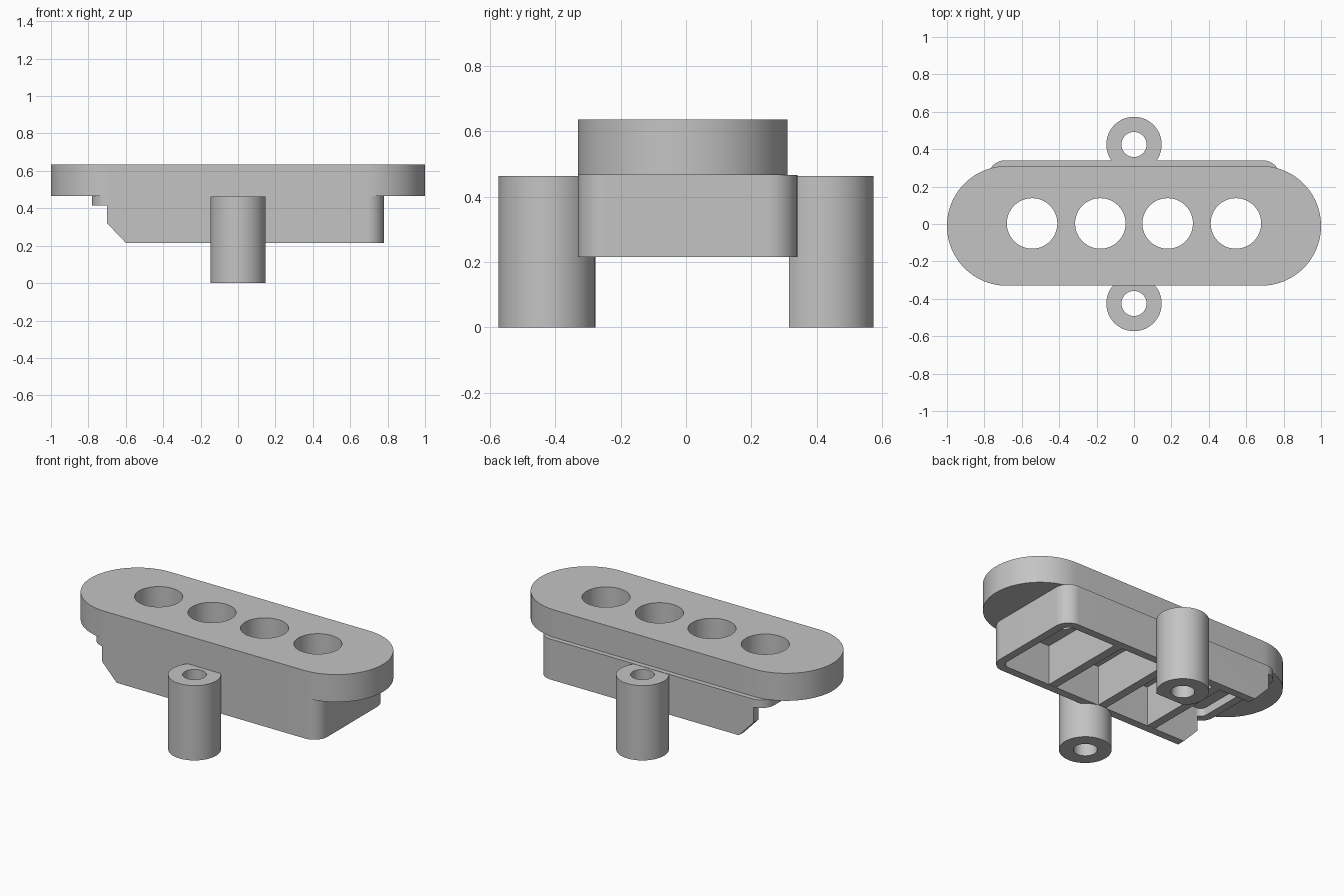
import bpy, bmesh
from math import sin, cos, pi, radians

cube = bpy.data.objects.get("Cube")
if cube:
    bpy.data.objects.remove(cube, do_unlink=True)

grey = bpy.data.materials.new("matte_grey")
grey.use_nodes = True
colour = (0.55, 0.55, 0.55, 1)
grey.diffuse_color = colour
grey.node_tree.nodes["Principled BSDF"].inputs["Base Color"].default_value = colour


def rounded(x0, x1, y0, y1, r, steps=24):
    """Outline of a rectangle with round corners."""
    corners = [(x1 - r, y1 - r), (x0 + r, y1 - r), (x0 + r, y0 + r), (x1 - r, y0 + r)]
    return [(cx + r * cos(pi / 2 * (q + i / steps)), cy + r * sin(pi / 2 * (q + i / steps)))
            for q, (cx, cy) in enumerate(corners) for i in range(steps + 1)]


def circle(cx, cy, r, n=64):
    return [(cx + r * cos(2 * pi * i / n), cy + r * sin(2 * pi * i / n)) for i in range(n)]


def prism(name, outline, lo, hi, along_y=False):
    """Extrude an outline along z, or an x-z outline along y."""
    bm = bmesh.new()
    place = (lambda a, b, h: (a, h, b)) if along_y else (lambda a, b, h: (a, b, h))
    base = bm.faces.new([bm.verts.new(place(a, b, lo)) for a, b in outline])
    grown = bmesh.ops.extrude_face_region(bm, geom=[base])["geom"]
    bmesh.ops.translate(bm, verts=[v for v in grown if isinstance(v, bmesh.types.BMVert)],
                        vec=place(0, 0, hi - lo))
    bmesh.ops.remove_doubles(bm, verts=bm.verts, dist=1e-5)
    bmesh.ops.recalc_face_normals(bm, faces=bm.faces)
    mesh = bpy.data.meshes.new(name)
    bm.to_mesh(mesh)
    bm.free()
    mesh.materials.append(grey)
    obj = bpy.data.objects.new(name, mesh)
    bpy.context.collection.objects.link(obj)
    return obj


def activate(obj):
    bpy.ops.object.select_all(action='DESELECT')
    obj.select_set(True)
    bpy.context.view_layer.objects.active = obj


def cut(obj, cutter):
    mod = obj.modifiers.new("cut", 'BOOLEAN')
    mod.operation = 'DIFFERENCE'
    mod.solver = 'EXACT'
    mod.object = cutter
    activate(obj)
    bpy.ops.object.modifier_apply(modifier=mod.name)
    bpy.data.objects.remove(cutter, do_unlink=True)


def smooth(obj):
    activate(obj)
    bpy.ops.object.shade_smooth_by_angle(angle=radians(30))


rim, floor, plate_top = 0.465, 0.215, 0.635

# Top plate with four round openings
plate = prism("top_plate", rounded(-1, 1, -0.33, 0.31, 0.32), rim, plate_top)
for x in (-0.545, -0.18, 0.18, 0.545):
    cut(plate, prism("hole_cutter", circle(x, 0.003, 0.135), 0.3, 0.8))
smooth(plate)

# Hollow housing, opened at one end by a stepped and chamfered cut
housing = prism("housing", rounded(-0.78, 0.78, -0.33, 0.34, 0.09), floor, rim)
cut(housing, prism("cavity_cutter", rounded(-0.73, 0.73, -0.28, 0.29, 0.04), 0, 0.8))
step = [(-0.9, 0.415), (-0.7, 0.415), (-0.7, 0.32), (-0.49, 0.1), (-0.9, 0.1)]
cut(housing, prism("end_cutter", step, -0.6, 0.6, along_y=True))
smooth(housing)

# Ribs between the pockets
for i, x in enumerate((-0.36, 0, 0.36)):
    strip = [(x - 0.027, -0.29), (x + 0.027, -0.29), (x + 0.027, 0.3), (x - 0.027, 0.3)]
    prism(f"rib_{i + 1}", strip, floor + 0.001, rim)

# Screw posts; the rear one is trimmed flat at the housing wall
for name, y in (("front_post", -0.425), ("back_post", 0.425)):
    post = prism(name, circle(0, y, 0.148), 0, rim - 0.002)
    cut(post, prism("bore_cutter", circle(0, y, 0.067), -0.2, 0.8))
    if y > 0:
        flat = [(-0.3, 0), (0.3, 0), (0.3, 0.314), (-0.3, 0.314)]
        cut(post, prism("flat_cutter", flat, -0.2, 0.8))
    smooth(post)
